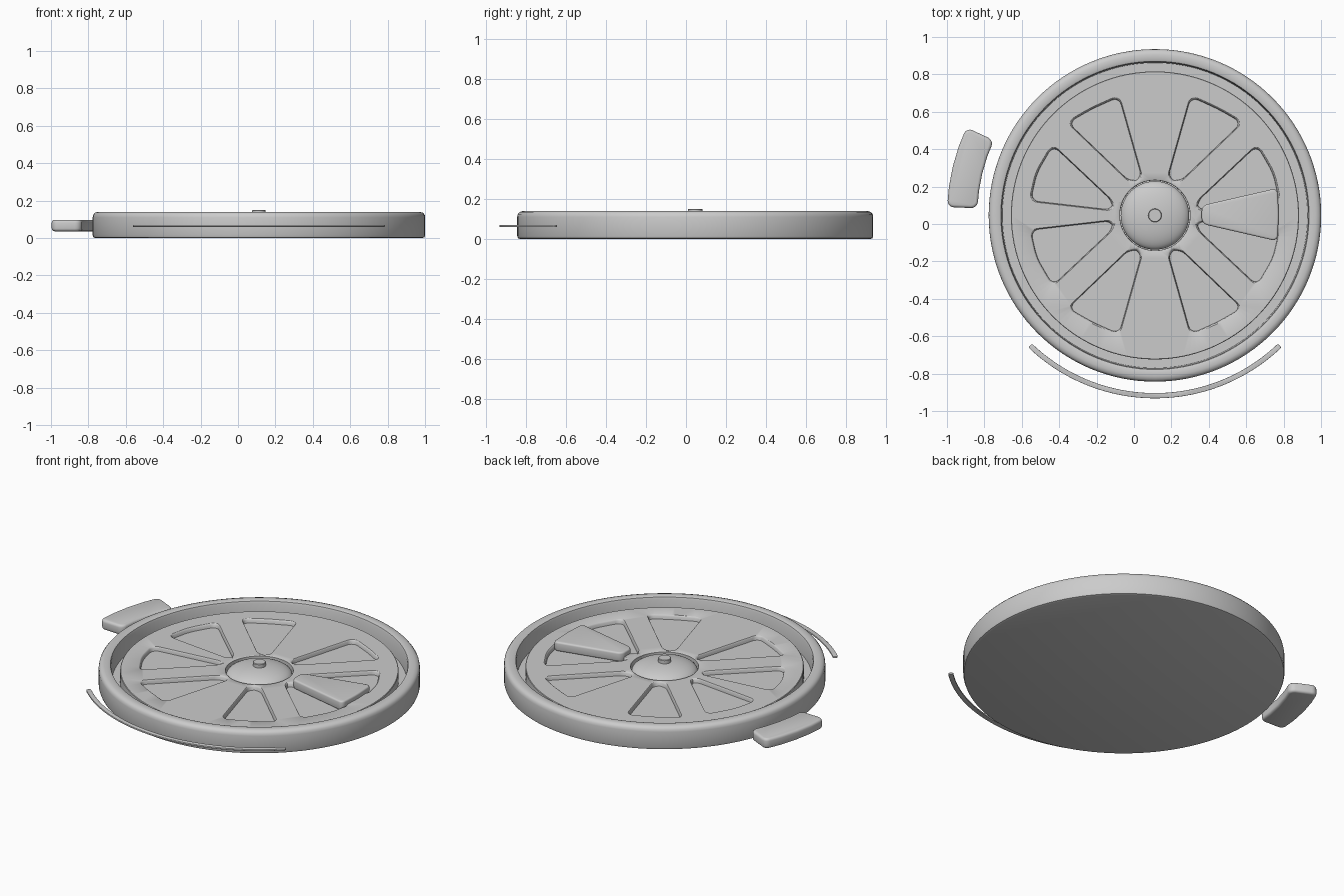
import bpy, bmesh, math
from mathutils import Vector

CENTRE = Vector((0.112, 0.046, 0))

if "Cube" in bpy.data.objects:
    bpy.data.objects.remove(bpy.data.objects["Cube"], do_unlink=True)

grey = bpy.data.materials.new("light_grey")
grey.use_nodes = True
grey.diffuse_color = (0.6, 0.6, 0.6, 1)
grey.node_tree.nodes["Principled BSDF"].inputs["Base Color"].default_value = (0.6, 0.6, 0.6, 1)


def make_object(name, bm, bevel=0):
    bmesh.ops.recalc_face_normals(bm, faces=bm.faces)
    mesh = bpy.data.meshes.new(name)
    bm.to_mesh(mesh)
    bm.free()
    mesh.materials.append(grey)
    obj = bpy.data.objects.new(name, mesh)
    obj.location = CENTRE
    bpy.context.collection.objects.link(obj)
    bpy.ops.object.select_all(action="DESELECT")
    obj.select_set(True)
    bpy.context.view_layer.objects.active = obj
    if bevel:
        mod = obj.modifiers.new("Soft edges", "BEVEL")
        mod.width, mod.segments, mod.limit_method = bevel, 3, "ANGLE"
        mod.angle_limit = math.radians(40)
        bpy.ops.object.modifier_apply(modifier=mod.name)
    bpy.ops.object.shade_smooth_by_angle(angle=math.radians(35))


def lathe(name, profile, steps=128):
    bm = bmesh.new()
    verts = [bm.verts.new((r, 0, z)) for r, z in profile]
    edges = [bm.edges.new(pair) for pair in zip(verts, verts[1:])]
    bmesh.ops.spin(bm, geom=verts + edges, axis=(0, 0, 1), cent=(0, 0, 0),
                   angle=math.tau, steps=steps)
    bmesh.ops.remove_doubles(bm, verts=bm.verts, dist=0.0001)
    make_object(name, bm)


def rounded(outline, radius, corners=None):
    """Round the chosen corners (all by default) of a flat outline."""
    part = bmesh.new()
    verts = [part.verts.new((x, y, 0)) for x, y in outline]
    part.faces.new(verts)
    chosen = verts if corners is None else [verts[i] for i in corners]
    bmesh.ops.bevel(part, geom=chosen, offset=radius, segments=5,
                    profile=0.5, affect="VERTICES")
    part.faces.ensure_lookup_table()
    points = [(v.co.x, v.co.y) for v in part.faces[0].verts]
    part.free()
    return points


def slab(name, outline, low, high, bevel):
    bm = bmesh.new()
    bottom = [bm.verts.new((x, y, low)) for x, y in outline]
    top = [bm.verts.new((x, y, high)) for x, y in outline]
    bm.faces.new(bottom)
    bm.faces.new(top)
    for i in range(len(top)):
        bm.faces.new((bottom[i - 1], bottom[i], top[i], top[i - 1]))
    make_object(name, bm, bevel)


def arc(radius, start, end, steps):
    angles = [math.radians(start + (end - start) * i / steps) for i in range(steps + 1)]
    return [(radius * math.cos(a), radius * math.sin(a)) for a in angles]


def sector(r_in, r_out, start, end, steps):
    return arc(r_out, start, end, steps) + arc(r_in, end, start, steps)


# Round tray with a soft raised rim
lathe("tray", [(0, 0), (0.874, 0), (0.885, 0.004), (0.889, 0.015), (0.889, 0.11),
               (0.886, 0.124), (0.877, 0.135), (0.86, 0.14), (0.835, 0.14),
               (0.824, 0.136), (0.82, 0.125), (0.816, 0.03), (0, 0.03)])

# Inner plate: flat top pierced by the hub hole and eight mirrored wedge pockets
TOP = 0.1
side_pocket = [(0.215, 0.022), (0.675, 0.075), (0.64, 0.23), (0.55, 0.385), (0.21, 0.065)]
end_pocket = [(0.125, 0.165), (0.475, 0.5), (0.345, 0.575), (0.19, 0.645), (0.06, 0.185)]
bm = bmesh.new()


def ring(points, z):
    return [bm.verts.new((x, y, z)) for x, y in points]


def wall(loop, steps):
    """Run a wall from a loop through (scale, height) steps; return its last loop."""
    middle = sum((v.co for v in loop), Vector()) / len(loop)
    start = [v.co.copy() for v in loop]
    for scale, z in steps:
        flat = [middle + (co - middle) * scale for co in start]
        lower = ring([(co.x, co.y) for co in flat], z)
        for i in range(len(loop)):
            bm.faces.new((loop[i - 1], loop[i], lower[i], lower[i - 1]))
        loop = lower
    return loop


edge_loop = ring(arc(0.767, 0, 360, 128)[:-1], TOP)
hub_loop = ring(arc(0.193, 0, 360, 128)[:-1], TOP)
pocket_loops = []
for outline in (side_pocket, end_pocket):
    smooth_outline = rounded(outline, 0.045)
    for sx in (-1, 1):
        for sy in (-1, 1):
            pocket_loops.append(ring([(sx * x, sy * y) for x, y in smooth_outline], TOP))
rim_edges = [bm.edges.new((loop[i - 1], loop[i]))
             for loop in [edge_loop, hub_loop] + pocket_loops for i in range(len(loop))]
bmesh.ops.triangle_fill(bm, use_beauty=True, edges=rim_edges, normal=(0, 0, 1))
for loop in pocket_loops:
    bm.faces.new(wall(loop, [(0.985, 0.098), (0.965, 0.092), (0.95, 0.075)]))
outer_base = wall(edge_loop, [(1.004, 0.097), (1.004, 0.025)])
hub_base = wall(hub_loop, [(0.975, 0.097), (0.97, 0.025)])
for i in range(len(hub_base)):
    bm.faces.new((outer_base[i - 1], outer_base[i], hub_base[i], hub_base[i - 1]))
make_object("inner_plate", bm)

# Shallow domed hub and its small knob
dome = [(0.183 * math.sin(a), 0.07 + 0.06 * math.cos(a))
        for a in (math.pi / 2 * i / 12 for i in range(13))]
lathe("hub_dome", dome + [(0.183, 0.03)], steps=64)
lathe("hub_knob", [(0, 0.151), (0.033, 0.151), (0.036, 0.148), (0.036, 0.12)], steps=32)

# Raised wedge lying on the plate
wedge = [(0.25, -0.045), (0.655, -0.138), (0.662, 0.004), (0.655, 0.146), (0.25, 0.053)]
slab("loose_wedge", rounded(wedge, 0.03), 0.074, 0.13, 0.01)

# Curved side tab with rounded corners
tab = sector(0.95, 1.112, 155, 177.7, 4)
slab("side_tab", rounded(tab, 0.035, (0, 4, 5, 9)), 0.036, 0.097, 0.015)

# Thin curved strip along the front
strip = sector(0.95, 0.978, 226.2, 313.8, 64)
slab("front_strip", rounded(strip, 0.009, (0, 64, 65, 129)), 0.06, 0.07, 0.002)
